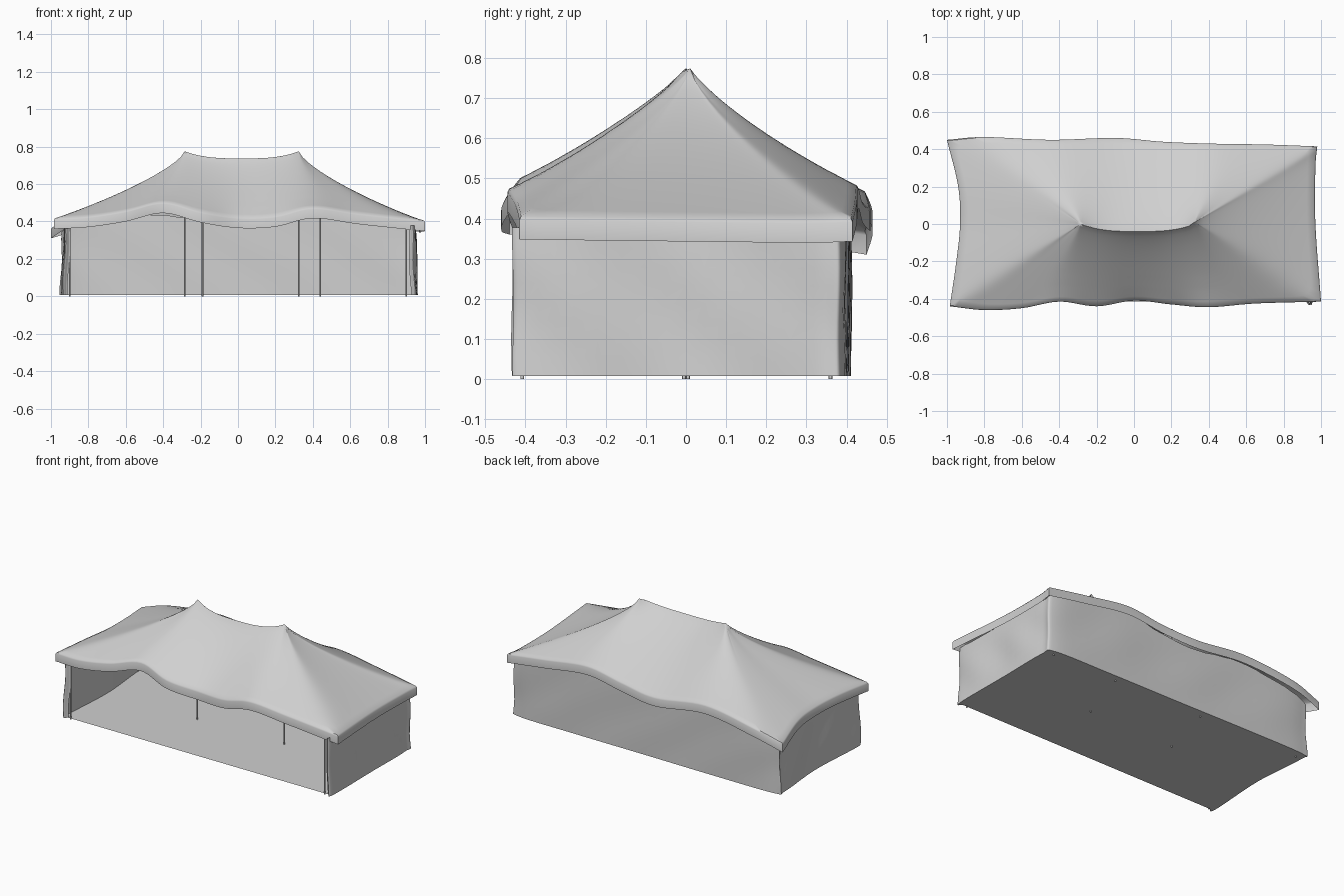
import bpy, bmesh, math
from mathutils import Vector

if "Cube" in bpy.data.objects:
    bpy.data.objects.remove(bpy.data.objects["Cube"], do_unlink=True)

canvas = bpy.data.materials.new("light grey canvas")
canvas.use_nodes = True
grey = (0.63, 0.63, 0.63, 1)
canvas.diffuse_color = grey
canvas.node_tree.nodes["Principled BSDF"].inputs["Base Color"].default_value = grey


def spline(points, steps):
    """Smooth curve through the points, without the last point."""
    p = [Vector(q) for q in points]
    p = [2 * p[0] - p[1]] + p + [2 * p[-1] - p[-2]]
    out = []
    for a, b, c, d in zip(p, p[1:], p[2:], p[3:]):
        for i in range(steps):
            t = i / steps
            out.append(0.5 * (2 * b + (c - a) * t + (2 * a - 5 * b + 4 * c - d) * t * t
                              + (3 * b - a - 3 * c + d) * t ** 3))
    return out


def sheet(name, rings, closed, angle, cap=False):
    """Skin between rows of points."""
    bm = bmesh.new()
    rows = [[bm.verts.new(v) for v in ring] for ring in rings]
    n = len(rows[0])
    for low, high in zip(rows, rows[1:]):
        for i in range(n if closed else n - 1):
            j = (i + 1) % n
            bm.faces.new((low[i], low[j], high[j], high[i]))
    if cap:
        bm.faces.new(rows[0])
    bmesh.ops.remove_doubles(bm, verts=bm.verts, dist=0.0005)
    bmesh.ops.recalc_face_normals(bm, faces=bm.faces)
    mesh = bpy.data.meshes.new(name)
    bm.to_mesh(mesh)
    bm.free()
    mesh.materials.append(canvas)
    ob = bpy.data.objects.new(name, mesh)
    bpy.context.collection.objects.link(ob)
    if angle:
        bpy.ops.object.select_all(action="DESELECT")
        ob.select_set(True)
        bpy.context.view_layer.objects.active = ob
        bpy.ops.object.shade_smooth_by_angle(angle=math.radians(angle))


# Lower hem of the roof, counter-clockwise from the front right corner
front = [(-.985, -.44, .36), (-.8, -.46, .37), (-.6, -.45, .4), (-.4, -.415, .445),
         (-.2, -.44, .395), (0, -.41, .365), (.2, -.43, .372), (.4, -.445, .417),
         (.65, -.425, .385), (1, -.415, .348)]
left = [(1, -.415, .348), (.97, 0, .343), (.97, .3, .34), (.98, .415, .343)]
back = [(.98, .415, .343), (.7, .425, .385), (.4, .43, .425), (.15, .44, .39),
        (-.1, .46, .37), (-.45, .45, .41), (-.8, .465, .365), (-1, .45, .31)]
right = [(-1, .45, .31), (-.94, .2, .35), (-.93, 0, .36), (-.95, -.2, .365), (-.985, -.44, .36)]
hem = spline(front, 7) + spline(left, 10) + spline(back, 8) + spline(right, 8)


def ridge(p):
    """Point of the sagging ridge that a hem point hangs from."""
    x = max(-.285, min(.325, p.x * .8))
    u = abs(x - .02) / .305
    return Vector((x, -.04 + .04 * u ** 3 + .01 * (x > .3), .737 + .038 * u ** 3))


def roof_point(p, t):
    top, edge = ridge(p), p + Vector((0, 0, .055))
    end = min(1, max(0, (abs(p.x) - .3) / .6))
    q = top.lerp(edge, t)
    q.z = top.z + (edge.z - top.z) * t ** (.86 - .15 * end)
    return q


def roof_ring(t):
    """Ring of the roof with its hips rounded between peak and hem."""
    ring = [roof_point(p, t) for p in hem]
    for _ in range(round(14 * math.sin(math.pi * t))):
        ring = [(ring[i - 1] + 2 * p + ring[(i + 1) % len(ring)]) / 4
                for i, p in enumerate(ring)]
    return ring


# Roof with its hanging valance
levels = [0, .03, .07, .12, .18] + [.18 + .81 * i / 14 for i in range(1, 15)]
rings = [roof_ring(t) for t in levels]
rings += [[p + Vector((0, 0, h)) for p in hem] for h in (.048, 0)]
sheet("roof", rings, True, 45)

# Walls on three sides, hung just inside the hem with soft folds
plan = [(.915, -.412, 0), (.945, -.4, 0), (.945, 0, 0), (.945, .32, 0), (.905, .392, 0),
        (.5, .402, 0), (0, .405, 0), (-.5, .41, 0), (-.9, .405, 0),
        (-.935, .35, 0), (-.91, 0, 0), (-.93, -.4, 0), (-.9, -.415, 0)]
path = spline(plan, 8) + [Vector(plan[-1])]


def wall_row(k):
    row = []
    for p in path:
        near = min(hem, key=lambda h: (h.x - p.x) ** 2 + (h.y - p.y) ** 2)
        fold = .008 * math.sin(11 * p.x + 17 * p.y + 4 * k) * math.sin(math.pi * k)
        scale = 1 + .012 * (1 - k) + fold
        row.append(Vector((p.x * scale, p.y * (1 + fold), .008 + k * (near.z + .025 - .008))))
    return row


walls = [wall_row(i / 8) for i in range(9)]
sheet("walls", walls, False, 60)

# Ground sheet
sheet("floor", [walls[0]], False, 0, cap=True)

# Tent poles: corners, back row and the two under the peaks
poles = [(x, y, .385) for x in (-.9, .9) for y in (-.408, .36)]
poles += [(-.19, .36, .41), (.44, .36, .44), (-.285, -.005, .75), (.325, .005, .75)]
for x, y, h in poles:
    bpy.ops.mesh.primitive_cylinder_add(vertices=10, radius=.0045, depth=h, location=(x, y, h / 2))
    pole = bpy.context.object
    pole.name = "tent_pole"
    pole.data.materials.append(canvas)
    bpy.ops.object.shade_smooth_by_angle(angle=math.radians(50))
